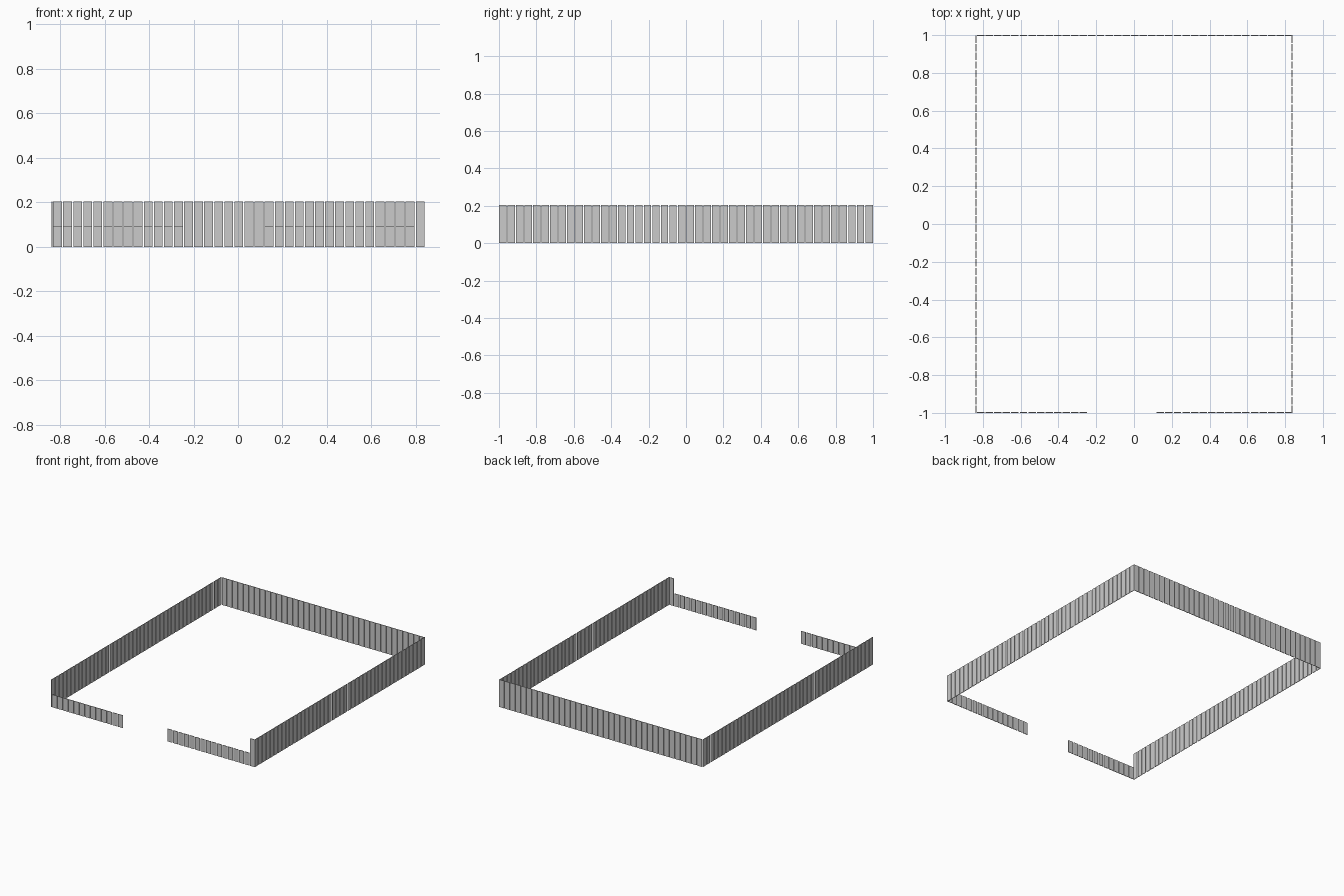
import bpy
import bmesh
from mathutils import Matrix, Vector

if "Cube" in bpy.data.objects:
    bpy.data.objects.remove(bpy.data.objects["Cube"])

W, T = 0.0395, 0.004        # plank width and thickness
TALL, LOW = 0.204, 0.094    # plank heights
PX, PY = 0.0453, 0.04555    # plank spacing along x and along y
HX, HY = 0.839, 1.0         # half extents of the enclosure


def fence(name, start, count, height, along_y=False):
    """Row of upright planks; start is the lowest x/y corner of the first plank."""
    size = Vector((T, W, height) if along_y else (W, T, height))
    step = Vector((0, PY, 0) if along_y else (PX, 0, 0))
    bm = bmesh.new()
    bmesh.ops.create_cube(bm, size=1, matrix=Matrix.Translation(size / 2) @ Matrix.Diagonal((*size, 1)))
    me = bpy.data.meshes.new(name)
    bm.to_mesh(me)
    bm.free()
    ob = bpy.data.objects.new(name, me)
    bpy.context.collection.objects.link(ob)
    ob.location = (*start, 0)
    arr = ob.modifiers.new("planks", 'ARRAY')
    arr.count = count
    arr.use_relative_offset = False
    arr.use_constant_offset = True
    arr.constant_offset_displace = step
    return ob


x0 = HX - W - 36 * PX       # first plank of the 37-plank grid across the width

# tall side and back walls
fence("left_fence", (-HX, -HY), 44, TALL, True)
fence("right_fence", (HX - T, -HY), 44, TALL, True)
fence("back_fence", (x0, HY - T), 37, TALL)

# low front fence with an opening, and one tall corner plank
fence("front_left_low_fence", (x0, -HY), 13, LOW)
fence("front_right_low_fence", (x0 + 21 * PX, -HY), 15, LOW)
fence("front_corner_plank", (x0 + 36 * PX, -HY), 1, TALL)
